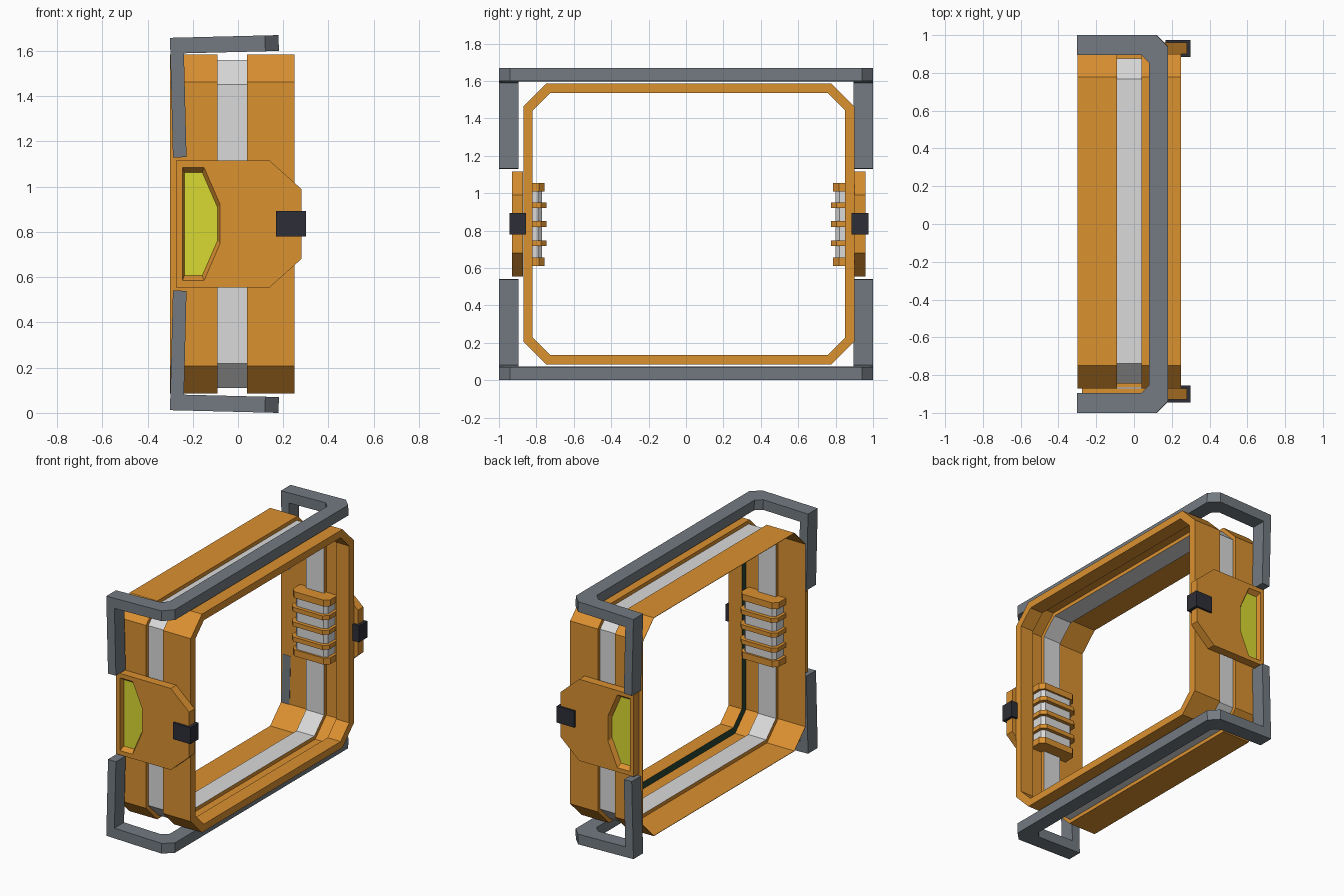
import bpy, bmesh, math
from mathutils import Vector, Matrix

if "Cube" in bpy.data.objects:
    bpy.data.objects.remove(bpy.data.objects["Cube"])


def mat(name, r, g, b):
    m = bpy.data.materials.new(name)
    m.diffuse_color = (r, g, b, 1)
    m.use_nodes = True
    m.node_tree.nodes["Principled BSDF"].inputs["Base Color"].default_value = m.diffuse_color
    return m


ORANGE = mat("orange", 0.71, 0.283, 0.03)
WHITE = mat("pale_grey", 0.70, 0.70, 0.70)
GREY = mat("slate_grey", 0.17, 0.195, 0.22)
BLACK = mat("near_black", 0.027, 0.028, 0.038)
LIME = mat("lime_yellow", 0.70, 0.70, 0.032)
GREEN = mat("dark_green", 0.02, 0.06, 0.035)

CY, CZ = 0.015, 0.835          # centre of the ring


def prism(bm, pts, vec):
    """Extrude a closed 3D outline along a vector."""
    v = Vector(vec)
    a = [bm.verts.new(p) for p in pts]
    b = [bm.verts.new(Vector(p) + v) for p in pts]
    n = len(pts)
    bm.faces.new(a)
    cap = bm.faces.new(b[::-1])
    for i in range(n):
        bm.faces.new((a[i], b[i], b[(i + 1) % n], a[(i + 1) % n]))
    return cap, b


def box(bm, x0, x1, y0, y1, z0, z1):
    prism(bm, [(x0, y0, z0), (x1, y0, z0), (x1, y1, z0), (x0, y1, z0)], (0, 0, z1 - z0))


def finish(bm, name, *mats):
    bmesh.ops.recalc_face_normals(bm, faces=bm.faces)
    me = bpy.data.meshes.new(name)
    bm.to_mesh(me)
    bm.free()
    for m in mats:
        me.materials.append(m)
    ob = bpy.data.objects.new(name, me)
    bpy.context.collection.objects.link(ob)
    return ob


# Ring frame: a thin cross-section (x, inward depth) swept round a chamfered rectangle
def octagon(x, d):
    h, v, c = 0.885 - d, 0.75 - d, 0.122 - 0.586 * d
    q = [(h, v - c), (h - c, v), (c - h, v), (-h, v - c),
         (-h, c - v), (c - h, -v), (h - c, -v), (h, c - v)]
    return [(x, CY + y, CZ + z) for y, z in q]


T = 0.003
section = [(-0.30, 0), (-0.09, 0), (-0.09, 0.025), (0.04, 0.025), (0.04, 0), (0.25, 0),
           (0.25, 0.05), (0.15, 0.05), (0.15, T), (0.04 + T, T), (0.04 + T, 0.025 + T),
           (-0.09 - T, 0.025 + T), (-0.09 - T, T), (-0.30, T)]
bm = bmesh.new()
loops = [[bm.verts.new(p) for p in octagon(*s)] for s in section]
for i in range(len(section)):
    a, b = loops[i], loops[(i + 1) % len(section)]
    for k in range(8):
        f = bm.faces.new((a[k], a[(k + 1) % 8], b[(k + 1) % 8], b[k]))
        f.material_index = {2: 1, 10: 1, 7: 2}.get(i, 0)   # band floor, lip back
finish(bm, "ring_frame", ORANGE, WHITE, GREEN)

# Bumper brackets: a flat U with two legs, tilted slightly; the lower one is mirrored
for name, flip in (("upper_bracket", 1), ("lower_bracket", -1)):
    bm = bmesh.new()
    half = [(-0.30, 0.895), (0.04, 0.895), (0.08, 0.855)]
    outer = [(0.18, 0.94), (0.12, 1.0), (-0.30, 1.0)]
    u = half + [(x, -y) for x, y in half[::-1]]
    u += [(x, -y) for x, y in outer[::-1]] + outer
    prism(bm, [(x, y, 1.594) for x, y in u], (0, 0, 0.07))
    for s in (1, -1):
        box(bm, -0.30, -0.24, s * 0.895, s * 1.0, 1.135, 1.594)
    pivot = Vector((-0.06, 0, 1.63))
    bmesh.ops.rotate(bm, verts=bm.verts, cent=pivot, matrix=Matrix.Rotation(-0.025, 3, 'Y'))
    if flip < 0:
        for v in bm.verts:
            v.co.z = 2 * CZ - v.co.z
    finish(bm, name, GREY)

for side, s in (("back", 1), ("front", -1)):
    def Y(d):
        return CY + s * d

    # Side plate with a sloped recess and a lime floor
    bm = bmesh.new()
    outline = [(-0.275, -0.28), (0.14, -0.28), (0.28, -0.155),
               (0.28, 0.155), (0.14, 0.28), (-0.275, 0.28)]
    cap, rim = prism(bm, [(x, Y(0.886), CZ + z) for x, z in outline], (0, s * 0.059, 0))
    bm.faces.remove(cap)
    hole = [(-0.245, -0.25), (-0.15, -0.25), (-0.08, -0.088),
            (-0.08, 0.088), (-0.15, 0.25), (-0.245, 0.25)]
    floor = [(-0.237, -0.228), (-0.158, -0.228), (-0.09, -0.072),
             (-0.09, 0.072), (-0.158, 0.228), (-0.237, 0.228)]
    top = [bm.verts.new((x, Y(0.945), CZ + z)) for x, z in hole]
    low = [bm.verts.new((x, Y(0.915), CZ + z)) for x, z in floor]
    for i in range(6):
        j = (i + 1) % 6
        bm.faces.new((top[i], top[j], low[j], low[i]))
    bm.faces.new(low).material_index = 1
    edges = [bm.edges.get((l[i], l[(i + 1) % 6])) for l in (rim, top) for i in range(6)]
    bmesh.ops.triangle_fill(bm, edges=edges, use_beauty=True, normal=(0, s, 0))
    finish(bm, side + "_plate", ORANGE, LIME)

    # Latch block on the plate tip
    bm = bmesh.new()
    box(bm, 0.168, 0.30, Y(0.87), Y(0.96), 0.78, 0.893)
    finish(bm, side + "_latch", BLACK)

    # Ribbed grip on the inside of the ring
    def slab(bm, x0, x1, d, c, z0, z1):
        pts = [(x0, 0.88), (x0, d + c), (x0 + c, d), (x1 - c, d), (x1, d + c), (x1, 0.88)]
        prism(bm, [(x, Y(y), z0) for x, y in pts], (0, 0, z1 - z0))

    bm = bmesh.new()
    slab(bm, -0.135, 0.11, 0.785, 0.022, 0.64, 1.03)
    finish(bm, side + "_grip_core", WHITE)
    bm = bmesh.new()
    for z, h, d in ((0.633, 0.022, 0.772), (0.732, 0.015, 0.76), (CZ, 0.015, 0.76),
                    (0.936, 0.015, 0.76), (1.032, 0.022, 0.772)):
        slab(bm, -0.155, 0.13, d, 0.03, z - h, z + h)
    finish(bm, side + "_grip_ribs", ORANGE)
